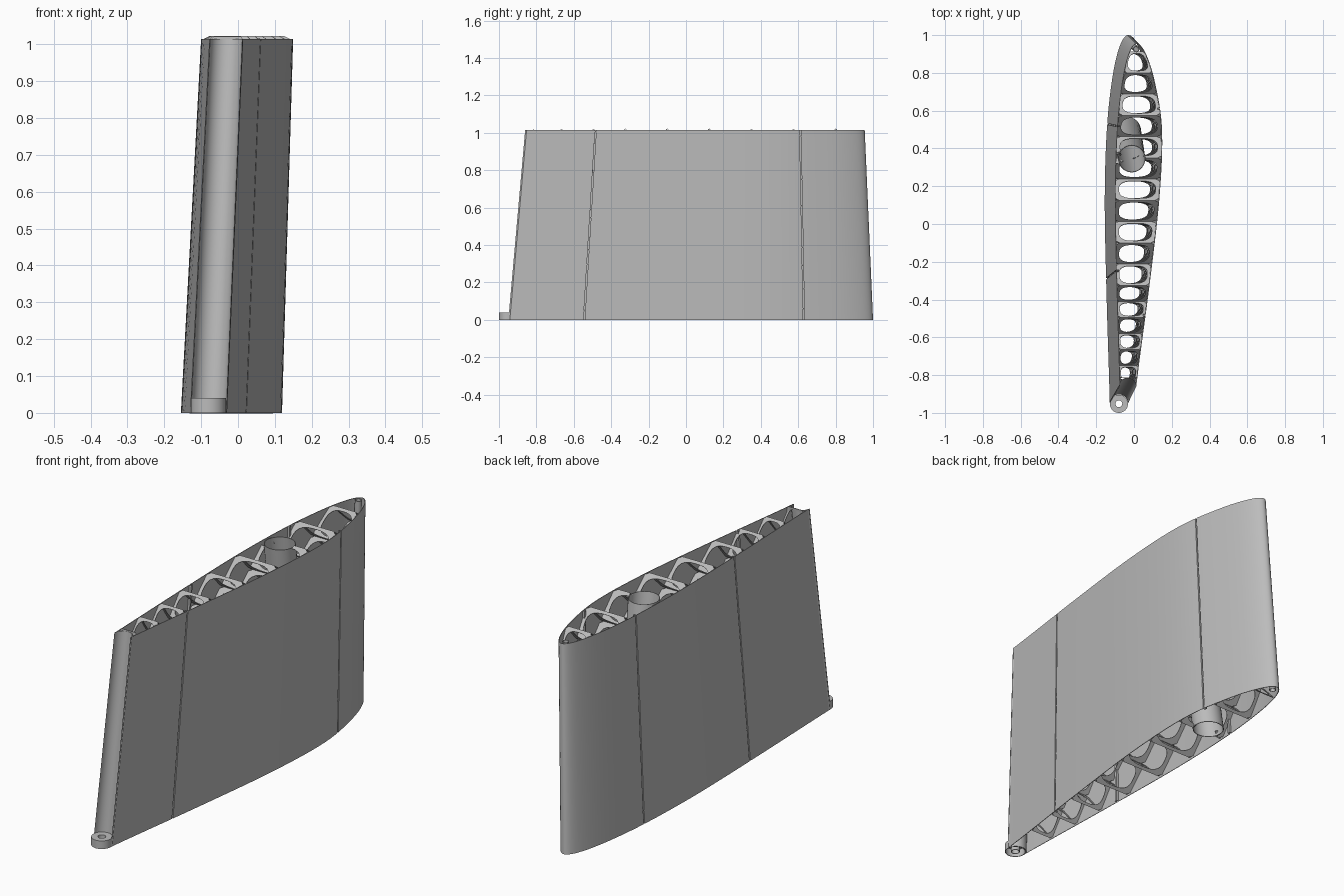
import bpy, bmesh, math
from mathutils import Vector

if "Cube" in bpy.data.objects:
    bpy.data.objects.remove(bpy.data.objects["Cube"])

grey = bpy.data.materials.new("light_grey")
grey.use_nodes = True
COLOUR = (0.5, 0.5, 0.5, 1)
grey.diffuse_color = COLOUR
grey.node_tree.nodes["Principled BSDF"].inputs["Base Color"].default_value = COLOUR

HEIGHT = 1.015
NOSE, TAIL = 1.0, -0.95
HINGE_X, HINGE_R = -0.08, 0.048
SPAR_BOTTOM, SPAR_TOP, SPAR_R = Vector((-0.035, 0.495)), Vector((-0.012, 0.345)), 0.072
# Section half widths at even steps from nose to tail
RIGHT = [-0.03, 0.022, 0.076, 0.118, 0.104, 0.048, -0.032]
LEFT = [-0.03, -0.074, -0.113, -0.143, -0.155, -0.146, -0.128]


def curve(table, u):
    """Smooth interpolation of a table over u in 0..1."""
    n = len(table) - 1
    i = min(int(u * n), n - 1)
    t = u * n - i
    p1, p2 = table[i], table[i + 1]
    p0 = table[i - 1] if i else 2 * p1 - p2
    p3 = table[i + 2] if i + 2 <= n else 2 * p2 - p1
    m1, m2 = (p2 - p0) / 2, (p3 - p1) / 2
    return ((2*t**3 - 3*t*t + 1) * p1 + (t**3 - 2*t*t + t) * m1
            + (3*t*t - 2*t**3) * p2 + (t**3 - t*t) * m2)


def y_of(u):
    return NOSE + (TAIL - NOSE) * u * u


def u_of(y):
    return math.sqrt(min(1, max(0, (NOSE - y) / (NOSE - TAIL))))


def taper(x, y, z):
    """Move a point of the base section up to height z."""
    f = z / HEIGHT
    return Vector((x * (1 - 0.09 * f) + 0.041 * f,
                   (y - TAIL) * (1 - 0.069 * f) + TAIL + 0.09 * f, z))


def untaper_y(y, z):
    f = z / HEIGHT
    return (y - TAIL - 0.09 * f) / (1 - 0.069 * f) + TAIL


def finish(name, bm, thickness, offset=-1):
    """Make the object, apply its wall thickness, then smooth by angle."""
    bmesh.ops.remove_doubles(bm, verts=bm.verts, dist=1e-5)
    bmesh.ops.recalc_face_normals(bm, faces=bm.faces)
    mesh = bpy.data.meshes.new(name)
    bm.to_mesh(mesh)
    bm.free()
    ob = bpy.data.objects.new(name, mesh)
    bpy.context.collection.objects.link(ob)
    mesh.materials.append(grey)
    bpy.ops.object.select_all(action='DESELECT')
    ob.select_set(True)
    bpy.context.view_layer.objects.active = ob
    mod = ob.modifiers.new("wall", 'SOLIDIFY')
    mod.thickness, mod.offset = thickness, offset
    bpy.ops.object.modifier_apply(modifier=mod.name)
    bpy.ops.object.shade_smooth_by_angle(angle=math.radians(30))


def loft(bm, rings, closed=True):
    rows = [[bm.verts.new(p) for p in ring] for ring in rings]
    for a, b in zip(rows, rows[1:]):
        for i in range(len(a) if closed else len(a) - 1):
            j = (i + 1) % len(a)
            bm.faces.new((a[i], a[j], b[j], b[i]))


def circle(cx, cy, radius, z):
    angles = [math.tau * i / 32 for i in range(32)]
    return [Vector((cx + radius * math.cos(a), cy + radius * math.sin(a), z))
            for a in angles]


# Skin: tapered section with two fine grooves per side and a hollow tail
def side(table, inward, seams):
    pts, steps, half = [], 48, 0.0035
    us = [i / steps for i in range(steps + 1)]
    us = [u for u in us if all(abs(y_of(u) - s) > 0.01 for s in seams)]
    items = [(u, 0) for u in us]
    for s in seams:
        a, b = u_of(s + half), u_of(s - half)
        items += [(a, 0), (a + 1e-6, 0.012), (b - 1e-6, 0.012), (b, 0)]
    for u, depth in sorted(items):
        pts.append((curve(table, u) + inward * depth, y_of(u)))
    return pts


right = side(RIGHT, -1, (0.63, -0.545))
left = side(LEFT, 1, (0.53, -0.29))
cove = [(HINGE_X + HINGE_R * math.cos(a), TAIL + HINGE_R * math.sin(a))
        for a in (math.pi * i / 20 for i in range(1, 20))]
outline = right + cove + left[:0:-1]
bm = bmesh.new()
loft(bm, [[taper(x, y, z) for x, y in outline] for z in (0, HEIGHT)])
finish("wing_skin", bm, 0.003)

# Crossing diagonal ribs, each panel pierced by a rounded window
columns = [-0.92 + 0.085 * i for i in range(8)]
while columns[-1] < 0.95:
    columns.append(columns[-1] + 0.1125)
ROWS, TOP = 9, HEIGHT + 0.006


def rib_point(ya, za, yb, zb, s, t):
    z = za + (zb - za) * s
    y = untaper_y(ya + (yb - ya) * s, z)
    y = min(max(y, TAIL + 0.05), NOSE - 0.01)
    u = u_of(y)
    lo, hi = curve(LEFT, u) + 0.002, curve(RIGHT, u) - 0.002
    return taper(lo + (hi - lo) * t, y, z)


def window_panel(bm, ends):
    outer, inner = [], []
    for i in range(32):
        a = math.tau * (i + 0.5) / 32
        c, s = math.cos(a), math.sin(a)
        big = max(abs(c), abs(s))
        r = 0.82 / (abs(c)**3 + abs(s)**3) ** (1 / 3)
        outer.append(rib_point(*ends, 0.5 + 0.5 * c / big, 0.5 + 0.5 * s / big))
        inner.append(rib_point(*ends, 0.5 + 0.5 * c * r, 0.5 + 0.5 * s * r))
    loft(bm, [outer, inner])


def in_spar(face):
    c = face.calc_center_median()
    axis = SPAR_BOTTOM.lerp(SPAR_TOP, c.z / HEIGHT)
    return (c.xy - axis).length < SPAR_R


bm = bmesh.new()
for k, (ya, yb) in enumerate(zip(columns, columns[1:])):
    for r in range(ROWS):
        za, zb = TOP * r / ROWS, TOP * (r + 1) / ROWS
        mid = untaper_y((ya + yb) / 2, (za + zb) / 2)
        if TAIL + 0.07 < mid < NOSE - 0.03:
            if (k + r) % 2:
                za, zb = zb, za
            window_panel(bm, (ya, za, yb, zb))
# Ribs stop at the spar tube so its bore stays clear
bmesh.ops.delete(bm, geom=[f for f in bm.faces if in_spar(f)], context='FACES')
finish("lattice_ribs", bm, 0.003, 0)


# Tubes running the full height
def tube(name, bottom, top, radius):
    bm = bmesh.new()
    loft(bm, [circle(*bottom, radius, 0), circle(*top, radius, HEIGHT)])
    finish(name, bm, 0.003)


tube("spar_tube", SPAR_BOTTOM, SPAR_TOP, SPAR_R)
tube("nose_tube", (-0.03, 0.965), (0.012, 0.925), 0.016)

# Hinge lug below the hollow tail, open underneath
bm = bmesh.new()
profile = [(0.018, 0), (0.018, 0.04), (HINGE_R, 0.04), (HINGE_R, 0)]
loft(bm, [circle(HINGE_X, TAIL - 0.002, r, z) for r, z in profile])
finish("hinge_lug", bm, 0.003)
